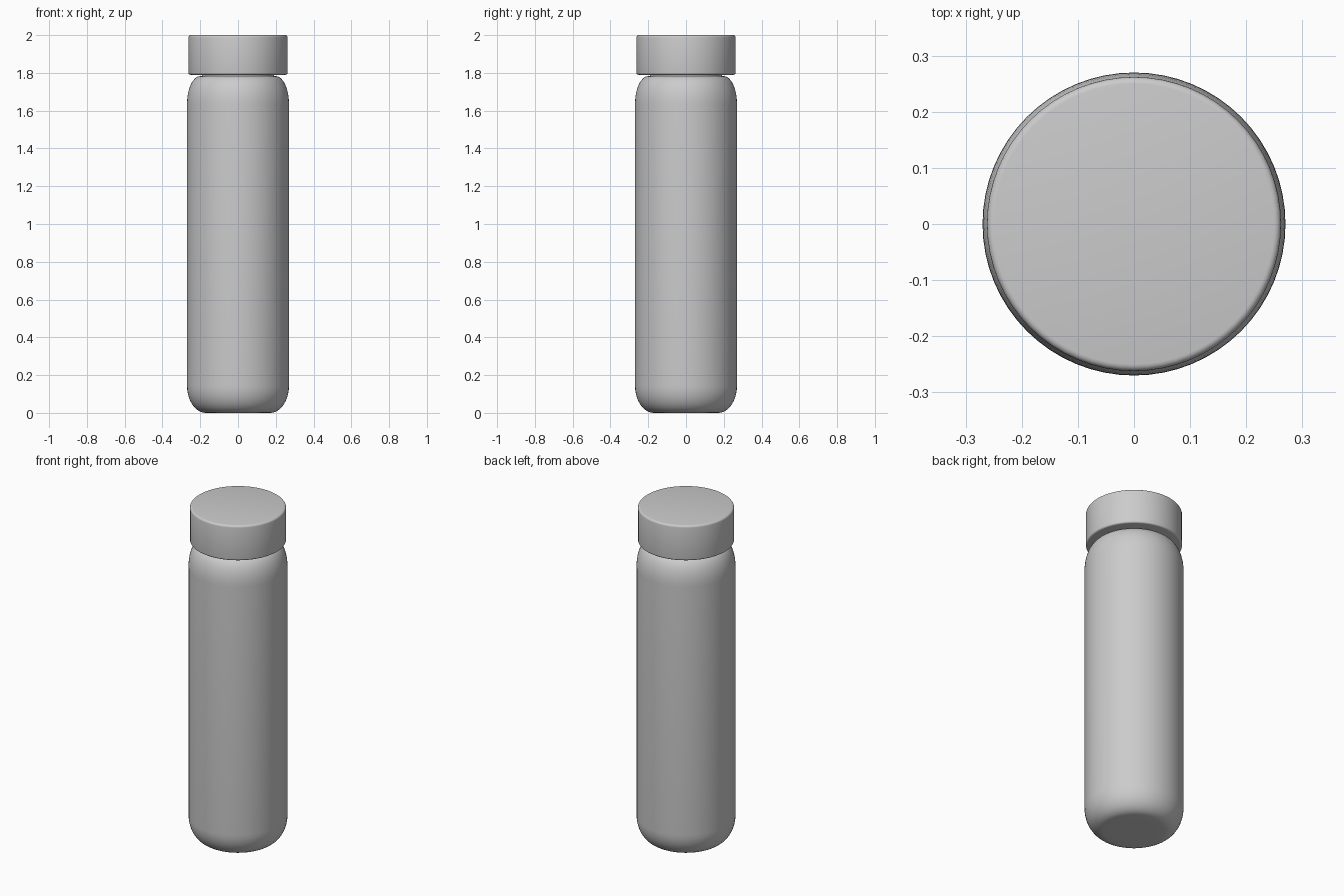
import bpy, bmesh, math
from mathutils import Matrix

if "Cube" in bpy.data.objects:
    bpy.data.objects.remove(bpy.data.objects["Cube"])


def lathe(name, profile, steps=64, angle=40):
    """Spin an (r, z) profile around z; profile starts and ends on the axis."""
    bm = bmesh.new()
    verts = [bm.verts.new((r, 0, z)) for r, z in profile]
    edges = [bm.edges.new(pair) for pair in zip(verts, verts[1:])]
    bmesh.ops.spin(bm, geom=verts + edges, cent=(0, 0, 0), axis=(0, 0, 1),
                   angle=math.tau, steps=steps)
    bmesh.ops.remove_doubles(bm, verts=bm.verts, dist=1e-5)
    bmesh.ops.recalc_face_normals(bm, faces=bm.faces)
    mesh = bpy.data.meshes.new(name)
    bm.to_mesh(mesh)
    bm.free()
    obj = bpy.data.objects.new(name, mesh)
    bpy.context.collection.objects.link(obj)
    bpy.ops.object.select_all(action='DESELECT')
    obj.select_set(True)
    bpy.context.view_layer.objects.active = obj
    bpy.ops.object.shade_smooth_by_angle(angle=math.radians(angle))
    return obj


def corner(r, z, a, b, start, n=10, power=1.0):
    """Elliptical quarter corner centred on (r, z) with radii a, b."""
    return [(r + a * math.cos(start + i * math.pi / 2 / n),
             z + b * math.sin(start + i * math.pi / 2 / n)) for i in range(n + 1)]


# Bottle body: rounded base, straight wall, rounded shoulder
body = [(0, 0.005), (0.12, 0.005)]
body += corner(0.17, 0.15, 0.10, 0.145, -math.pi / 2)
body += corner(0.20, 1.64, 0.07, 0.148, 0)
body += [(0, 1.788)]
lathe("bottle_body", body)

# Screw cap: short cylinder with small rounded rims
cap = [(0, 1.79)]
cap += corner(0.252, 1.80, 0.01, 0.01, -math.pi / 2, 4)
cap += corner(0.250, 1.988, 0.012, 0.012, 0, 4)
cap += [(0, 2.0)]
lathe("cap", cap)

# Neck joining the body and the cap
lathe("neck", [(0, 1.75), (0.19, 1.75), (0.19, 1.85), (0, 1.85)])

# Rest the model exactly on the ground
bottle = bpy.data.objects["bottle_body"]
bottle.data.transform(Matrix.Translation((0, 0, -0.005)))
